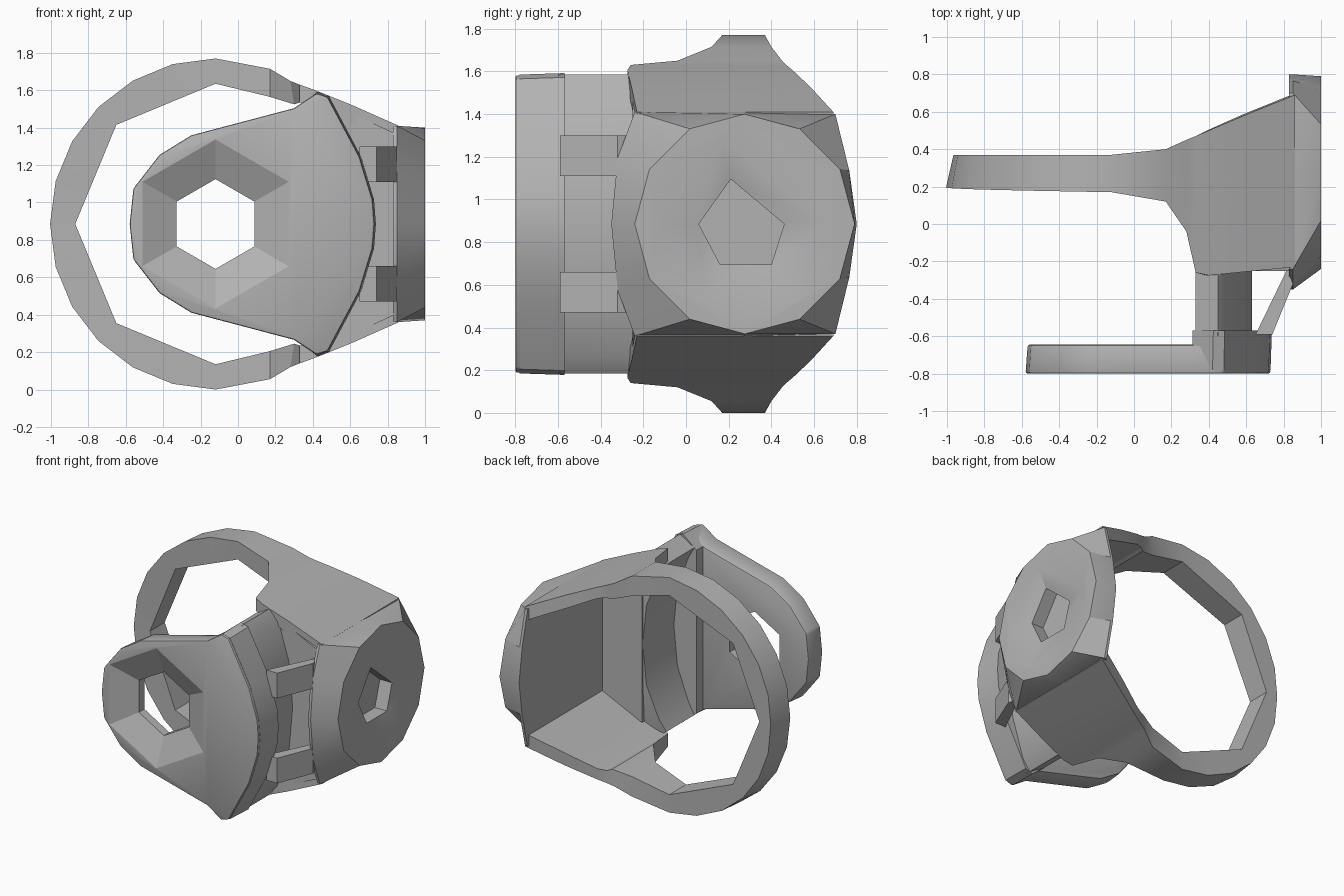
import bpy, bmesh, math

if "Cube" in bpy.data.objects:
    bpy.data.objects.remove(bpy.data.objects["Cube"], do_unlink=True)

C = 0.885      # height of the mirror plane
R = 0.885      # outer radius of the ring
RING_X = -0.12

mat = bpy.data.materials.new("plain grey")
mat.use_nodes = True
grey = (0.45, 0.45, 0.45, 1)
mat.diffuse_color = grey
mat.node_tree.nodes["Principled BSDF"].inputs["Base Color"].default_value = grey


def loft(name, loops):
    """Skin equal-length vertex loops and cap both ends."""
    bm = bmesh.new()
    rows = [[bm.verts.new(p) for p in loop] for loop in loops]
    n = len(rows[0])
    for a, b in zip(rows, rows[1:]):
        for i in range(n):
            j = (i + 1) % n
            bm.faces.new((a[i], a[j], b[j], b[i]))
    bm.faces.new(rows[0])
    bm.faces.new(rows[-1])
    bmesh.ops.recalc_face_normals(bm, faces=bm.faces)
    mesh = bpy.data.meshes.new(name)
    bm.to_mesh(mesh)
    bm.free()
    mesh.materials.append(mat)
    ob = bpy.data.objects.new(name, mesh)
    bpy.context.collection.objects.link(ob)
    return ob


def both_halves(half):
    """Mirror (x, dz) outline points below the centre plane."""
    return half + [(x, -z) for x, z in reversed(half) if abs(z) > 1e-5]


def at_y(points, y, scale=1.0):
    return [(x * scale, y, C + z * scale) for x, z in points]


def at_x(points, x):
    return [(x, y, C + z) for y, z in points]


def hexagon(cx, r):
    angles = [math.pi / 2 + math.tau * i / 6 for i in range(6)]
    return [(cx + r * math.cos(a), r * math.sin(a)) for a in angles]


def band(name, half):
    """Bar of rectangular sections, mirrored: outer x, dz, inner x, dz, front y, back y, taper."""
    full = half + [(a, -b, c, -d, e, f, t) for a, b, c, d, e, f, t in reversed(half) if abs(b) > 1e-5]
    return loft(name, [[(a, e, C + b), (a + t * (RING_X - a), f, C + b * (1 - t)),
                        (c, f, C + d), (c, e, C + d)] for a, b, c, d, e, f, t in full])


def finish(ob, cutter=None, bevel=0.0):
    if bevel:
        m = ob.modifiers.new("edge", 'BEVEL')
        m.width, m.segments, m.limit_method = bevel, 2, 'ANGLE'
    if cutter:
        m = ob.modifiers.new("hole", 'BOOLEAN')
        m.object, m.operation, m.solver = cutter, 'DIFFERENCE', 'EXACT'
    bpy.ops.object.select_all(action='DESELECT')
    ob.select_set(True)
    bpy.context.view_layer.objects.active = ob
    for m in list(ob.modifiers):
        bpy.ops.object.modifier_apply(modifier=m.name)
    if cutter:
        bpy.data.objects.remove(cutter, do_unlink=True)
    bpy.ops.object.shade_smooth_by_angle(angle=math.radians(25))


# Large ring with the sloping webs that reach the side plate
sections = [
    (0.86, 0.525, 0.84, 0.43, -0.23, 0.69, 0),
    (0.60, 0.64, 0.58, 0.55, -0.255, 0.585, 0),
    (0.40, 0.72, 0.39, 0.64, -0.275, 0.50, 0),
    (0.33, 0.745, 0.33, 0.65, -0.26, 0.47, 0),
    (0.28, 0.765, 0.30, 0.64, -0.04, 0.45, 0),
    (0.17, 0.83, 0.17, 0.68, 0.12, 0.40, 0),
]
for deg in range(90, 181, 15):
    a = math.radians(deg)
    r = 0.75 * math.cos(math.pi / 8) / math.cos(math.radians(deg % 45 - 22.5))
    t = (deg - 90) / 90
    ca, sa = math.cos(a), math.sin(a)
    sections.append((RING_X + R * ca, R * sa, RING_X + r * ca, r * sa,
                     0.17 + 0.025 * t, 0.37, 0.045 * t))
finish(band("ring_and_webs", sections))

# Front plate with a funnelled six-sided hole
half = [(-0.58, 0), (-0.56, 0.19), (-0.42, 0.37), (-0.25, 0.475), (0.30, 0.62),
        (0.42, 0.70), (0.48, 0.68), (0.65, 0.36), (0.72, 0.13), (0.73, 0)]
outline = both_halves(half)
plate = loft("front_plate", [at_y(outline, -0.80), at_y(outline, -0.645, 0.98)])
wide, narrow = hexagon(-0.12, 0.475), hexagon(-0.12, 0.24)
funnel = loft("front_cutter", [at_y(wide, -0.81), at_y(narrow, -0.71), at_y(narrow, -0.5)])
finish(plate, funnel, 0.012)

# Thicker right-hand part of the front plate
thick = both_halves([(0.31, 0.61)] + half[5:])
finish(loft("front_plate_backing", [at_y(thick, -0.78), at_y(thick, -0.57, 1.01)]))

# Curved shell behind the front plate
finish(band("curved_shell", [
    (0.45, 0.70, 0.33, 0.63, -0.60, -0.24, 0),
    (0.51, 0.62, 0.38, 0.54, -0.60, -0.22, 0),
    (0.60, 0.33, 0.47, 0.30, -0.60, -0.20, 0),
    (0.63, 0, 0.50, 0, -0.60, -0.20, 0)]))

# Thin wall joining the shell to the side plate
wall = [(0.50, 0.64), (0.85, 0.48), (0.85, -0.48), (0.50, -0.64)]
finish(loft("inner_wall", [at_y(wall, -0.25), at_y(wall, -0.19)]))

# Side plate: square back swelling to a round face, with a dished pocket
rim = both_halves([(-0.35, 0), (-0.32, 0.31), (-0.24, 0.525), (0.275, 0.525),
                   (0.70, 0.515), (0.765, 0.25), (0.80, 0)])
face = both_halves([(0.275 - 0.515 * math.cos(math.pi * i / 6),
                     0.515 * math.sin(math.pi * i / 6)) for i in range(6)] + [(0.79, 0)])
side = loft("side_plate", [at_x(rim, 0.83), at_x(rim, 0.85), at_x(face, 1.0)])
narrow = [(0.21, 0.21), (0.46, 0), (0.40, -0.19), (0.16, -0.19), (0.06, 0)]
wide = [(0.26 + 2 * (y - 0.26), 2 * z) for y, z in narrow]
dish = loft("side_cutter", [at_x(wide, 1.005), at_x(narrow, 0.96), at_x(narrow, 0.86)])
finish(side, dish)

# Two struts between the front plate and the side plate
foot = [(0.65, -0.59), (0.74, -0.59), (0.85, -0.32), (0.82, -0.24)]
for name, low in (("upper_strut", 0.225), ("lower_strut", -0.415)):
    finish(loft(name, [[(x, y, C + low + dz) for x, y in foot] for dz in (0, 0.19)]))
